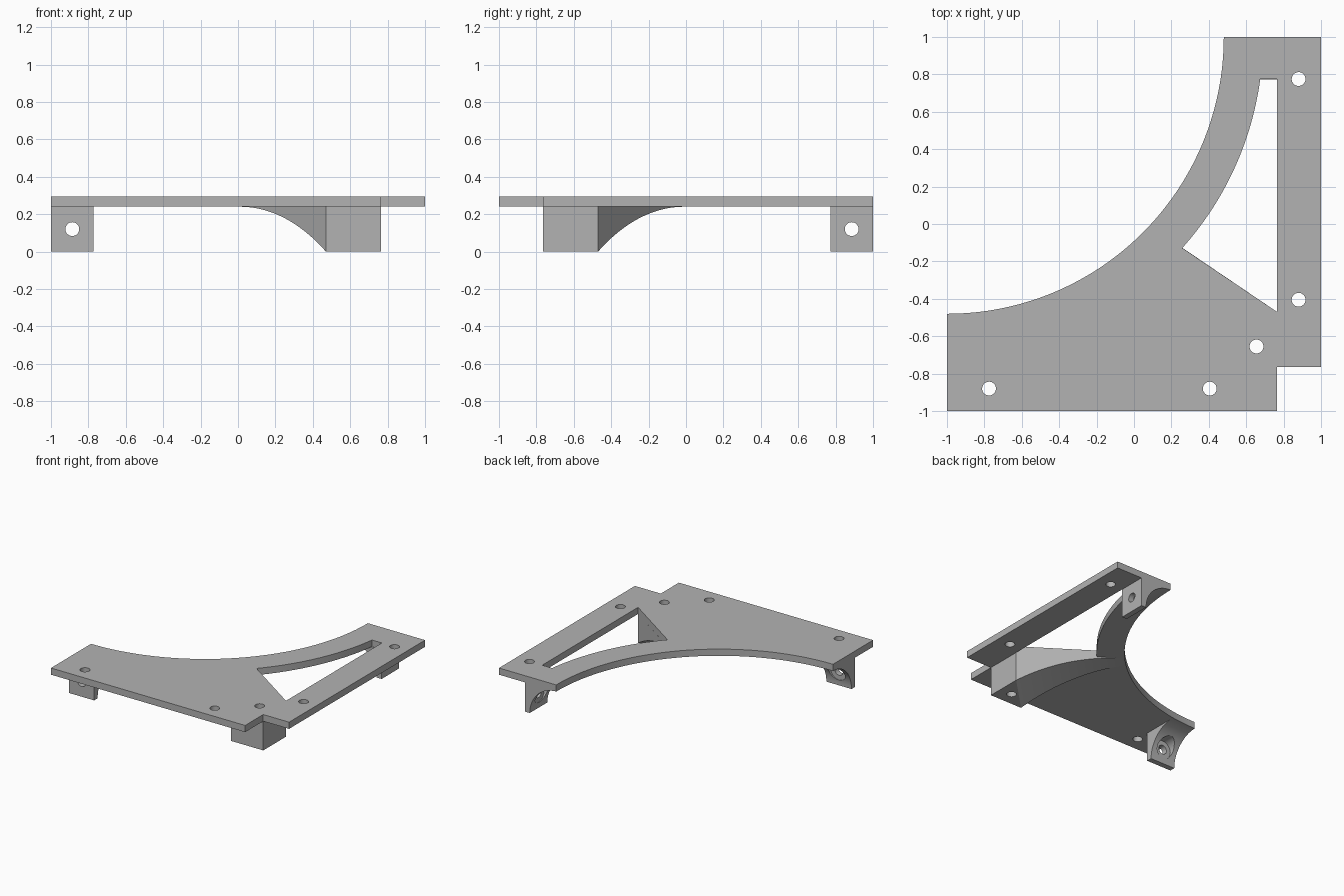
import bpy, bmesh, math
from mathutils import Matrix, Vector

if "Cube" in bpy.data.objects:
    bpy.data.objects.remove(bpy.data.objects["Cube"])

GREY = bpy.data.materials.new("light_grey")
GREY.use_nodes = True
GREY.diffuse_color = (0.45, 0.45, 0.45, 1)
GREY.node_tree.nodes["Principled BSDF"].inputs["Base Color"].default_value = (0.45, 0.45, 0.45, 1)

BASE, TOP = 0.24, 0.295      # underside and top of the plate
INNER = 0.765                # inner line of the two straight rails
R_OUT, R_IN = 1.48, 1.69     # curved rail, centred on (-1, 1)
HOLE = 0.037
# Reflection across the diagonal y = -x
FLIP = Matrix(((0, -1, 0, 0), (-1, 0, 0, 0), (0, 0, 1, 0), (0, 0, 0, 1)))


def make(name, bm):
    bmesh.ops.recalc_face_normals(bm, faces=bm.faces)
    mesh = bpy.data.meshes.new(name)
    bm.to_mesh(mesh)
    bm.free()
    mesh.materials.append(GREY)
    obj = bpy.data.objects.new(name, mesh)
    bpy.context.collection.objects.link(obj)
    return obj


def prism(name, points, low, high, matrix=Matrix()):
    """Extrude a 2D outline from low to high along its third axis."""
    bm = bmesh.new()
    face = bm.faces.new([bm.verts.new((u, v, low)) for u, v in points])
    new = bmesh.ops.extrude_face_region(bm, geom=[face])["geom"]
    verts = [g for g in new if isinstance(g, bmesh.types.BMVert)]
    bmesh.ops.translate(bm, verts=verts, vec=(0, 0, high - low))
    bm.transform(matrix)
    return make(name, bm)


def rod(center, axis, radius, length, sides=32):
    bm = bmesh.new()
    turn = Vector(axis).to_track_quat('Z', 'Y').to_matrix().to_4x4()
    bmesh.ops.create_cone(bm, cap_ends=True, segments=sides, radius1=radius, radius2=radius,
                          depth=length, matrix=Matrix.Translation(center) @ turn)
    return make("cutter", bm)


def cut(obj, cutters):
    for c in cutters:
        c.hide_render = True
        mod = obj.modifiers.new("cut", 'BOOLEAN')
        mod.operation, mod.solver, mod.object = 'DIFFERENCE', 'EXACT', c
    bpy.context.view_layer.update()
    deps = bpy.context.evaluated_depsgraph_get()
    mesh = bpy.data.meshes.new_from_object(obj.evaluated_get(deps))
    obj.modifiers.clear()
    obj.data = mesh
    for c in cutters:
        bpy.data.objects.remove(c)


def mirrored(obj, name):
    mesh = obj.data.copy()
    mesh.transform(FLIP)
    mesh.flip_normals()
    twin = bpy.data.objects.new(name, mesh)
    bpy.context.collection.objects.link(twin)
    return twin


def arc(cx, cy, radius, start, end, steps):
    angles = [start + (end - start) * i / steps for i in range(steps + 1)]
    return [(cx + radius * math.cos(a), cy + radius * math.sin(a)) for a in angles]


def rail_angle(x, y):
    return math.atan2(y - 1, x + 1)


# Flat plate: two straight rails, a curved rail and a diagonal brace
outline = [(-1, -1), (INNER, -1), (INNER, -INNER), (1, -INNER), (1, 1)]
plate = prism("plate", outline + arc(-1, 1, R_OUT, 0, -math.pi / 2, 64), BASE, TOP)
window = [(INNER, -0.47), (INNER, 0.775)]
window += arc(-1, 1, R_IN, rail_angle(0.675, 0.775), rail_angle(0.26, -0.13), 32)
cutters = [prism("cutter", window, 0, 1), prism("cutter", window, 0, 1, FLIP)]
spots = [(0.88, 0.775), (0.88, -0.405), (0.655, -0.655)]
spots += [(-y, -x) for x, y in spots[:2]]
cutters += [rod((x, y, BASE), (0, 0, 1), HOLE, 0.3) for x, y in spots]
cut(plate, cutters)

# Corner block tapering into a curved rib beneath the brace
rib = prism("corner_rib", [(INNER, -INNER), (0.47, -INNER), (0.01, -0.085),
                           (0.085, -0.01), (INNER, -0.47)], 0, BASE)
bend = 1.476
middle = 0.066 / math.sqrt(2)
cut(rib, [rod((middle, -middle, BASE - bend), (1, 1, 0), bend, 2, 256),
          rod((0.655, -0.655, 0.1), (0, 0, 1), HOLE, 0.5)])

# End tabs with a concave back and a counterbored hole
profile = [(-INNER, 0), (-INNER, BASE)] + arc(-0.48, 0, BASE, math.pi / 2, math.pi, 20)
axes = Matrix(((0, 0, 1, 0), (1, 0, 0, 0), (0, 1, 0, 0), (0, 0, 0, 1)))
tab = prism("front_end_tab", profile, -1, -0.772, axes)
cut(tab, [rod((-0.886, -0.7, 0.12), (0, 1, 0), HOLE, 0.5),
          rod((-0.886, -0.52, 0.12), (0, 1, 0), 0.075, 0.4)])
side_tab = mirrored(tab, "side_end_tab")

# Smooth curved walls, keep edges sharp
bpy.ops.object.select_all(action='DESELECT')
for part in (plate, rib, tab, side_tab):
    part.select_set(True)
bpy.context.view_layer.objects.active = plate
bpy.ops.object.shade_smooth_by_angle(angle=math.radians(30))
